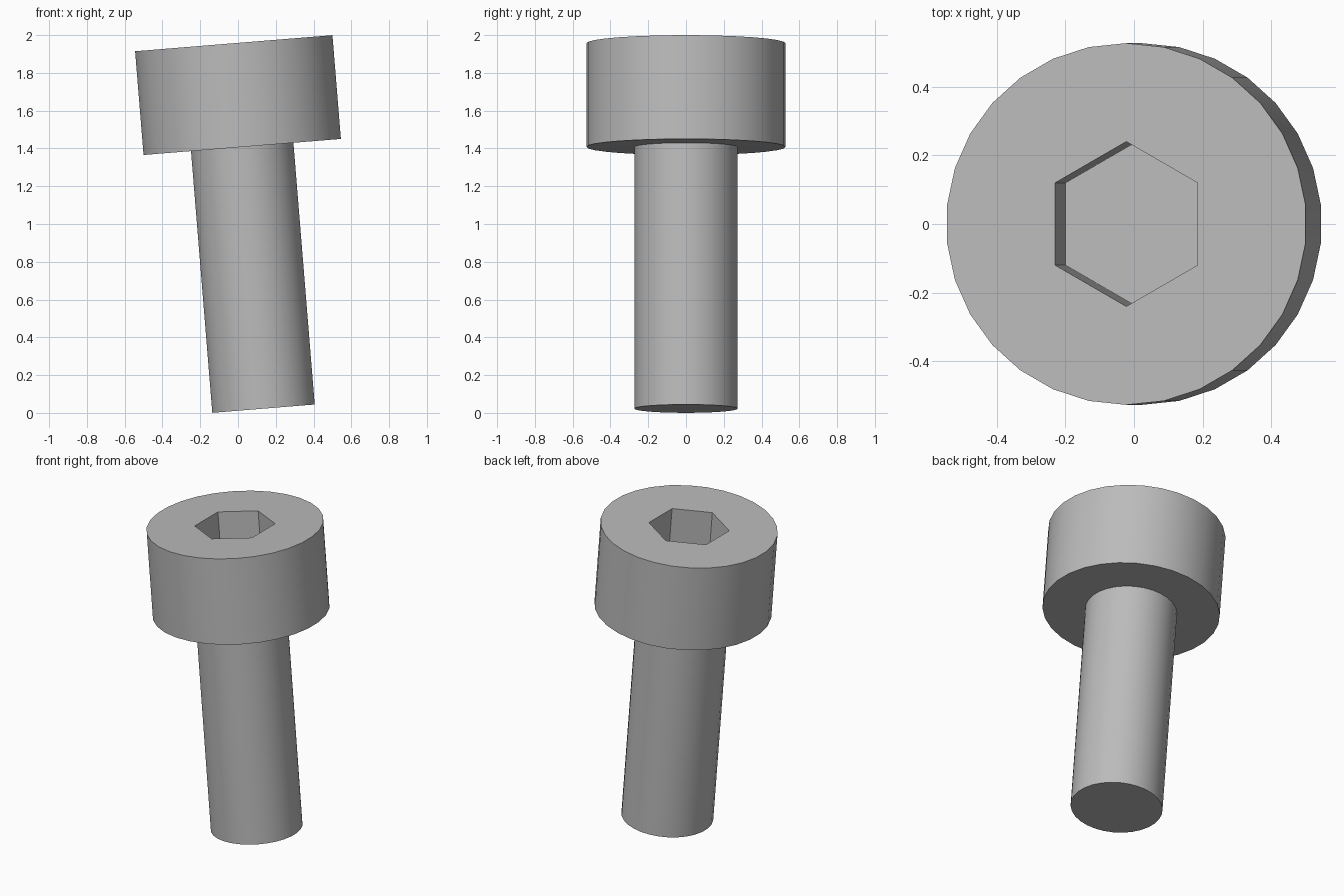
import bpy, bmesh
from math import sin, cos, pi, radians
from mathutils import Matrix

cube = bpy.data.objects.get("Cube")
if cube:
    bpy.data.objects.remove(cube, do_unlink=True)

TILT = radians(-4.65)
SIDES = 30
HEAD_R, SHANK_R, SOCKET_R = 0.527, 0.2735, 0.24
LENGTH, HEAD_BASE, SOCKET_FLOOR = 1.941, 1.39, 1.57

steel = bpy.data.materials.new("grey steel")
steel.use_nodes = True
colour = (0.5, 0.5, 0.5, 1)
steel.diffuse_color = colour
steel.node_tree.nodes["Principled BSDF"].inputs["Base Color"].default_value = colour

# The whole screw leans along x, pivoting at the shank tip
lean = Matrix.Translation((0.135, 0, 0.0225)) @ Matrix.Rotation(TILT, 4, "Y")


def ring(bm, radius, z, sides):
    """Closed loop of edges with a corner pointing along y."""
    verts = [bm.verts.new((radius * cos(a), radius * sin(a), z))
             for a in (pi / 2 + 2 * pi * i / sides for i in range(sides))]
    return [bm.edges.new((verts[i - 1], verts[i])) for i in range(sides)]


def wall(bm, lower, upper):
    """Side faces between two matching rings."""
    bmesh.ops.bridge_loops(bm, edges=lower + upper)


def cap(bm, *loops):
    """Flat fill of one ring, or of the band between two rings."""
    edges = [e for loop in loops for e in loop]
    bmesh.ops.triangle_fill(bm, edges=edges, use_beauty=True)


def finish(bm, name):
    bmesh.ops.recalc_face_normals(bm, faces=bm.faces)
    mesh = bpy.data.meshes.new(name)
    bm.to_mesh(mesh)
    bm.free()
    mesh.materials.append(steel)
    obj = bpy.data.objects.new(name, mesh)
    bpy.context.collection.objects.link(obj)
    obj.matrix_world = lean
    bpy.ops.object.select_all(action="DESELECT")
    obj.select_set(True)
    bpy.context.view_layer.objects.active = obj
    bpy.ops.object.shade_smooth_by_angle(angle=radians(30))


# Head with hexagonal socket, its underside open around the shank
bm = bmesh.new()
base = ring(bm, HEAD_R, HEAD_BASE + 0.0, SIDES)
rim = ring(bm, HEAD_R, LENGTH, SIDES)
neck = ring(bm, SHANK_R, HEAD_BASE, SIDES)
tip = ring(bm, SHANK_R, 0, SIDES)
mouth = ring(bm, SOCKET_R, LENGTH, 6)
floor = ring(bm, SOCKET_R, SOCKET_FLOOR, 6)
wall(bm, base, rim)
wall(bm, tip, neck)
wall(bm, floor, mouth)
cap(bm, rim, mouth)
cap(bm, base, neck)
cap(bm, floor)
cap(bm, tip)
finish(bm, "socket_head_screw")
